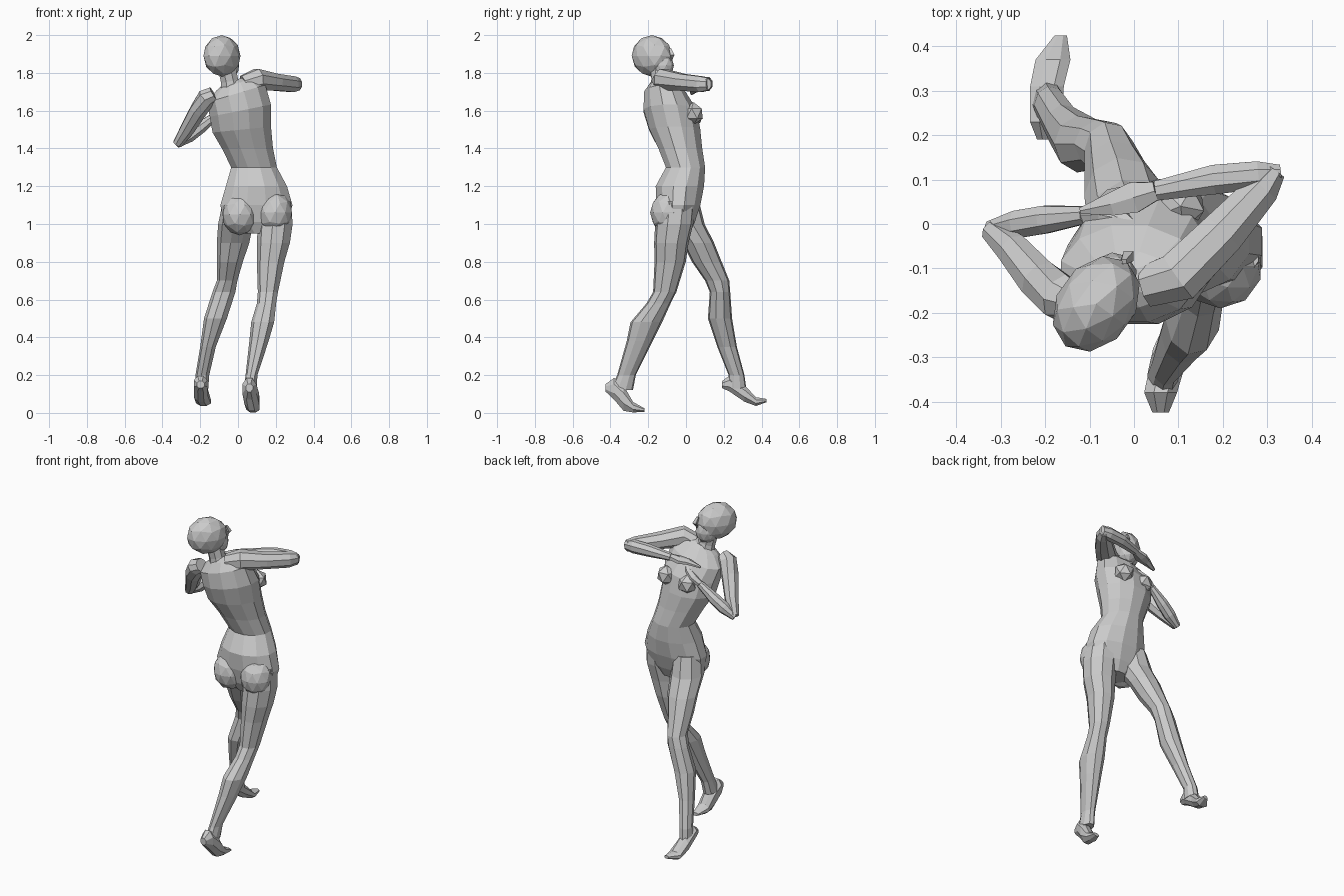
import bpy, bmesh, math
from mathutils import Vector, Matrix


def finish(name, bm):
    bmesh.ops.recalc_face_normals(bm, faces=bm.faces)
    me = bpy.data.meshes.new(name)
    bm.to_mesh(me)
    bm.free()
    ob = bpy.data.objects.new(name, me)
    bpy.context.collection.objects.link(ob)
    return ob


def loft(name, rings, sides):
    """Skin a list of (centre, half axis u, half axis v) ellipses."""
    bm = bmesh.new()
    loops = []
    for c, u, v in rings:
        angles = [2 * math.pi * (i + 0.5) / sides for i in range(sides)]
        loops.append([bm.verts.new(c + u * math.cos(a) + v * math.sin(a)) for a in angles])
    for a, b in zip(loops, loops[1:]):
        for i in range(sides):
            j = (i + 1) % sides
            bm.faces.new((a[i], a[j], b[j], b[i]))
    bm.faces.new(loops[0])
    bm.faces.new(loops[-1])
    return finish(name, bm)


def level(z, x0, x1, y0, y1, tilt=0.0):
    """Horizontal slice from its extents; tilt raises the +x side."""
    u = (x1 - x0) / 2
    return (Vector(((x0 + x1) / 2, (y0 + y1) / 2, z)),
            Vector((u, 0, u * tilt)), Vector((0, (y1 - y0) / 2, 0)))


def upright(y, x0, x1, z0, z1):
    """Slice across a foot from its extents."""
    return (Vector(((x0 + x1) / 2, y, (z0 + z1) / 2)),
            Vector(((x1 - x0) / 2, 0, 0)), Vector((0, 0, (z1 - z0) / 2)))


def limb(name, pts, sides=8):
    """Tube through (x, y, z, side radius, vertical radius)."""
    pos = [Vector(p[:3]) for p in pts]
    rings = []
    for i, p in enumerate(pts):
        t = (pos[min(i + 1, len(pos) - 1)] - pos[max(i - 1, 0)]).normalized()
        ref = Vector((0, 0, 1)) if abs(t.z) < 0.9 else Vector((0, 1, 0))
        u = t.cross(ref).normalized()
        rings.append((pos[i], u * p[3], u.cross(t) * p[4]))
    return loft(name, rings, sides)


def blob(name, loc, size, turn=0.0, sub=2):
    bm = bmesh.new()
    bmesh.ops.create_icosphere(bm, subdivisions=sub, radius=1)
    m = Matrix.Translation(loc) @ Matrix.Rotation(turn, 4, 'Z') @ Matrix.Diagonal((*size, 1))
    bmesh.ops.transform(bm, matrix=m, verts=bm.verts)
    return finish(name, bm)


# Torso from crotch to neck base
loft("torso", [level(*r) for r in (
    (0.95, 0.03, 0.19, -0.11, 0.02),
    (1.01, -0.08, 0.27, -0.14, 0.05),
    (1.10, -0.10, 0.295, -0.16, 0.08),
    (1.20, -0.07, 0.265, -0.165, 0.10),
    (1.30, -0.04, 0.21, -0.11, 0.105),
    (1.40, -0.09, 0.19, -0.15, 0.09),
    (1.50, -0.14, 0.18, -0.20, 0.08, 0.1),
    (1.60, -0.155, 0.18, -0.23, 0.06, 0.2),
    (1.69, -0.17, 0.15, -0.225, 0.0, 0.3),
    (1.74, -0.12, 0.09, -0.19, -0.06, 0.35),
    (1.76, -0.07, 0.02, -0.16, -0.09, 0.3))], 12)

# Buttocks and breasts
blob("right_buttock", (0.195, -0.095, 1.06), (0.095, 0.095, 0.11))
blob("left_buttock", (0.01, -0.09, 1.05), (0.095, 0.095, 0.11))
blob("right_breast", (0.105, 0.04, 1.585), (0.06, 0.055, 0.06), -0.2, 1)
blob("left_breast", (-0.035, 0.035, 1.565), (0.06, 0.055, 0.06), 0.2, 1)

# Forward leg and foot
loft("left_leg", [level(*r) for r in (
    (1.12, -0.08, 0.08, -0.12, 0.07),
    (1.00, -0.105, 0.085, -0.10, 0.10),
    (0.90, -0.112, 0.065, -0.02, 0.15),
    (0.80, -0.112, 0.03, 0.03, 0.19),
    (0.70, -0.112, 0.0, 0.10, 0.23),
    (0.64, -0.135, -0.01, 0.125, 0.235),
    (0.50, -0.18, -0.055, 0.115, 0.245),
    (0.35, -0.20, -0.115, 0.165, 0.27),
    (0.20, -0.225, -0.15, 0.225, 0.31),
    (0.13, -0.23, -0.155, 0.22, 0.32))], 9)
loft("left_foot", [upright(*r) for r in (
    (0.19, -0.22, -0.175, 0.13, 0.17),
    (0.23, -0.237, -0.16, 0.11, 0.20),
    (0.31, -0.237, -0.155, 0.055, 0.15),
    (0.37, -0.225, -0.14, 0.035, 0.085),
    (0.425, -0.18, -0.15, 0.055, 0.075))], 8)

# Trailing leg and foot
loft("right_leg", [level(*r) for r in (
    (1.12, 0.12, 0.285, -0.15, 0.05),
    (1.00, 0.105, 0.295, -0.165, 0.04),
    (0.90, 0.10, 0.28, -0.17, 0.015),
    (0.80, 0.10, 0.25, -0.168, 0.0),
    (0.64, 0.105, 0.215, -0.175, -0.05),
    (0.58, 0.10, 0.205, -0.21, -0.08),
    (0.48, 0.07, 0.195, -0.295, -0.125),
    (0.38, 0.06, 0.165, -0.315, -0.175),
    (0.20, 0.04, 0.105, -0.365, -0.265),
    (0.12, 0.03, 0.10, -0.40, -0.28))], 9)
loft("right_foot", [upright(*r) for r in (
    (-0.425, 0.04, 0.08, 0.11, 0.155),
    (-0.38, 0.02, 0.10, 0.065, 0.19),
    (-0.33, 0.03, 0.115, 0.005, 0.15),
    (-0.28, 0.04, 0.118, 0.0, 0.06),
    (-0.22, 0.07, 0.11, 0.005, 0.025))], 8)

# Raised arm folded in front of the chin
limb("right_upper_arm", (
    (0.03, -0.14, 1.74, 0.05, 0.05), (0.10, -0.12, 1.765, 0.062, 0.06),
    (0.20, -0.02, 1.75, 0.055, 0.048), (0.29, 0.08, 1.74, 0.042, 0.045),
    (0.32, 0.12, 1.74, 0.025, 0.035)))
limb("right_forearm", (
    (0.33, 0.115, 1.74, 0.02, 0.03), (0.28, 0.11, 1.742, 0.034, 0.04),
    (0.18, 0.10, 1.74, 0.036, 0.036), (0.05, 0.075, 1.725, 0.024, 0.022)))
limb("right_hand", (
    (0.05, 0.075, 1.725, 0.024, 0.02), (0.0, 0.06, 1.715, 0.04, 0.018),
    (-0.05, 0.045, 1.71, 0.03, 0.014), (-0.12, 0.03, 1.69, 0.008, 0.008)), 6)

# Lowered arm folded in front of the chest
limb("left_upper_arm", (
    (-0.13, -0.17, 1.69, 0.04, 0.04), (-0.165, -0.165, 1.67, 0.055, 0.05),
    (-0.21, -0.13, 1.60, 0.05, 0.048), (-0.27, -0.06, 1.50, 0.04, 0.04),
    (-0.32, -0.015, 1.425, 0.027, 0.026)))
limb("left_forearm", (
    (-0.325, -0.012, 1.42, 0.02, 0.02), (-0.26, 0.0, 1.465, 0.034, 0.036),
    (-0.20, 0.01, 1.51, 0.034, 0.034), (-0.11, 0.02, 1.58, 0.021, 0.021)))
limb("left_hand", (
    (-0.11, 0.02, 1.58, 0.021, 0.018), (-0.07, 0.02, 1.61, 0.034, 0.018),
    (-0.03, 0.01, 1.64, 0.026, 0.015), (0.01, -0.01, 1.68, 0.008, 0.008)), 6)

# Neck, skull, jaw and nose, head turned to the right
limb("neck", ((-0.03, -0.13, 1.69, 0.065, 0.06), (-0.045, -0.14, 1.76, 0.05, 0.045),
              (-0.065, -0.15, 1.85, 0.05, 0.045)))
turn = math.radians(-36)
blob("skull", (-0.085, -0.18, 1.89), (0.088, 0.118, 0.11), turn)
blob("jaw", (-0.055, -0.13, 1.84), (0.058, 0.07, 0.075), turn)
limb("nose", ((-0.022, -0.085, 1.93, 0.008, 0.008), (-0.012, -0.072, 1.895, 0.016, 0.016),
              (-0.02, -0.085, 1.87, 0.012, 0.012)), 4)
